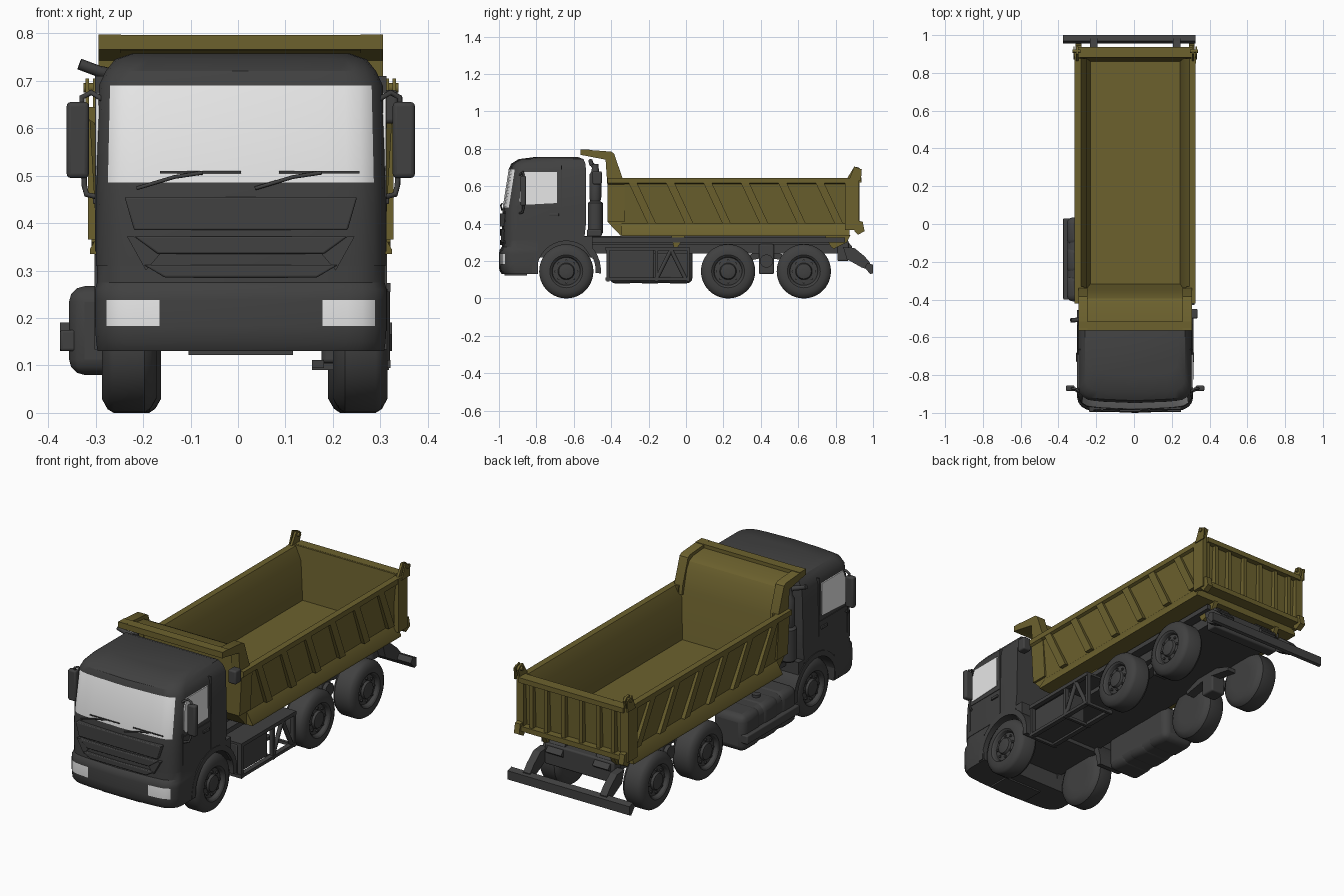
import bpy, bmesh, math
from mathutils import Vector

if "Cube" in bpy.data.objects:
    bpy.data.objects.remove(bpy.data.objects["Cube"])

CX = 0.006  # the truck body sits slightly off centre


def material(name, col):
    m = bpy.data.materials.new(name)
    m.diffuse_color = (*col, 1)
    m.use_nodes = True
    m.node_tree.nodes["Principled BSDF"].inputs["Base Color"].default_value = m.diffuse_color
    return m


GREY = material("dark_grey", (0.052, 0.052, 0.052))
OLIVE = material("olive", (0.15, 0.12, 0.027))
GLASS = material("pale_glass", (0.8, 0.8, 0.8))


def finish(name, bm, mat, sym=False, bevel=0):
    bmesh.ops.recalc_face_normals(bm, faces=bm.faces)
    me = bpy.data.meshes.new(name)
    bm.to_mesh(me)
    ob = bpy.data.objects.new(name, me)
    bpy.context.collection.objects.link(ob)
    me.materials.append(mat)
    ob.location.x = CX
    if bevel:
        b = ob.modifiers.new("bevel", 'BEVEL')
        b.width, b.segments = bevel, 3
    if sym:
        ob.modifiers.new("mirror", 'MIRROR').use_mirror_merge = False
    return ob


def skin(name, rings, mat, sym=False, bevel=0):
    """Join equal closed rings of points and cap both ends."""
    bm = bmesh.new()
    vs = [[bm.verts.new(p) for p in r] for r in rings]
    n = len(vs[0])
    for a, b in zip(vs, vs[1:]):
        for i in range(n):
            bm.faces.new((a[i], a[(i + 1) % n], b[(i + 1) % n], b[i]))
    bm.faces.new(vs[0])
    bm.faces.new(vs[-1])
    return finish(name, bm, mat, sym, bevel)


def prism(name, pts, axis, a, b, mat, sym=False, bevel=0):
    """Extrude a 2D outline along x, y or z from a to b."""
    def put(p, t):
        return {'x': (t, *p), 'y': (p[0], t, p[1]), 'z': (*p, t)}[axis]
    return skin(name, [[put(p, t) for p in pts] for t in (a, b)], mat, sym, bevel)


def box(name, x0, x1, y0, y1, z0, z1, mat, sym=False, bevel=0):
    return prism(name, [(x0, y0), (x1, y0), (x1, y1), (x0, y1)], 'z', z0, z1, mat, sym, bevel)


def lathe(name, prof, c, axis, mat, sym=False, n=40):
    """Revolve (offset, radius) points round an axis through c."""
    rings = []
    for u, r in prof:
        ring = []
        for i in range(n):
            p, q = r * math.cos(i * math.tau / n), r * math.sin(i * math.tau / n)
            ring.append(Vector(c) + Vector((u, p, q) if axis == 'x' else (p, q, u)))
        rings.append(ring)
    return skin(name, rings, mat, sym)


def tube(name, pts, r, mat, sym=False):
    cu = bpy.data.curves.new(name, 'CURVE')
    cu.dimensions, cu.bevel_depth, cu.bevel_resolution, cu.use_fill_caps = '3D', r, 2, True
    for s in ((1, -1) if sym else (1,)):
        sp = cu.splines.new('POLY')
        sp.points.add(len(pts) - 1)
        for p, q in zip(sp.points, pts):
            p.co = (q[0] * s, q[1], q[2], 1)
    cu.materials.append(mat)
    ob = bpy.data.objects.new(name, cu)
    ob.location.x = CX
    bpy.context.collection.objects.link(ob)


def cab_loft(name, levels, pale_level, pale_cols):
    """Stack of plan outlines with rounded front corners; one level holds glass."""
    rings = []
    for z, f, w, back in levels:
        h = [(0, f), (.56 * w, f + .007)]
        for k in range(5):
            t = k * math.pi / 8
            h.append((w * (.733 + .267 * math.sin(t)), f + .012 + .07 * (1 - math.cos(t))))
        h.append((w, back))
        rings.append([(x, y, z) for x, y in [(-x, y) for x, y in h[:0:-1]] + h])
    ob = skin(name, rings, GREY)
    ob.data.materials.append(GLASS)
    for i in range(14):
        if (i - 7 if i >= 7 else 6 - i) in pale_cols:
            ob.data.polygons[pale_level * 15 + i].material_index = 1


# cab with windscreen, and bumper with headlamps
cab_loft("cab", [(.31, -.985, .305, -.545), (.40, -.985, .305, -.535), (.485, -.98, .304, -.535),
                 (.69, -.948, .299, -.535), (.72, -.935, .285, -.538), (.745, -.895, .265, -.548),
                 (.757, -.80, .23, -.58)], 2, (0, 1, 2, 3))
cab_loft("bumper", [(.13, -.985, .302, -.79), (.15, -.998, .305, -.79), (.183, -1, .307, -.79),
                    (.238, -1, .307, -.79), (.26, -.997, .307, -.79), (.275, -.985, .303, -.79),
                    (.33, -.983, .303, -.79)], 2, (1, 2, 3))
for i, (w0, z0, w1, z1) in enumerate([(.175, .335, .225, .372), (.16, .285, .205, .312), (.225, .385, .245, .455)]):
    prism("grille_panel_%d" % i, [(-w0, z0), (w0, z0), (w1, z1), (-w1, z1)], 'y', -.96, -.995, GREY, bevel=.004)
prism("grille_side", [(.17, .335), (.20, .30), (.24, .372), (.225, .372)], 'y', -.95, -.99, GREY, True)
box("bumper_step", -.11, .11, -.97, -.85, .122, .14, GREY)
prism("side_window", [(-.89, .52), (-.875, .50), (-.69, .51), (-.69, .675), (-.865, .675), (-.882, .63)],
      'x', .298, .306, GLASS, True)
for y0, y1, z0, z1 in ((-.668, -.663, .34, .71), (-.90, -.896, .34, .50), (-.896, -.668, .48, .485)):
    box("door_trim", .29, .307, y0, y1, z0, z1, GREY, True)
box("door_handle", .29, .312, -.73, -.68, .44, .455, GREY, True, .003)
for x in (-.10, .15):  # wipers
    tube("wiper_arm", [(x - .12, -.985, .473), (x - .04, -.99, .497), (x + .02, -.985, .506)], .004, GREY)
    tube("wiper_blade", [(x - .07, -.982, .507), (x + .10, -.982, .507)], .003, GREY)
# mirrors
box("mirror", .320, .367, -.885, -.855, .495, .655, GREY, True, .009)
tube("mirror_arm", [(.29, -.89, .66), (.315, -.872, .675), (.335, -.87, .665), (.335, -.87, .64), (.33, -.87, .48),
                    (.325, -.875, .46), (.30, -.89, .455)], .006, GREY, True)


# wheels
def wheel(name, y, w):
    o = .301
    parts = [lathe(name, [(-w, .07), (-w, .115), (-w + .012, .136), (-w + .025, .145), (-.025, .145), (-.012, .137),
                          (0, .115), (0, .088), (-.006, .08), (-.022, .074), (-.018, .045), (-.006, .04),
                          (-.002, .022), (-.002, .008)], (o, y, .145), 'x', GREY, True)]
    for k in range(8):
        a = k * math.tau / 8
        parts.append(lathe(name + "_bolt", [(-.025, .007), (-.012, .007)],
                           (o, y + .058 * math.cos(a), .145 + .058 * math.sin(a)), 'x', GREY, True, 6))
    for p in parts:
        p.location.x = .014


wheel("front_wheel", -.64, .115)
wheel("middle_wheel", .225, .125)
wheel("rear_wheel", .63, .125)
arc = [math.radians(a) for a in range(-5, 186, 10)]
prism("front_fender", [(-.64 + .185 * math.cos(a), .15 + .185 * math.sin(a)) for a in arc] +
      [(-.64 + .157 * math.cos(a), .15 + .157 * math.sin(a)) for a in reversed(arc)], 'x', .17, .308, GREY, True)
for s, y in ((1, -.50), (-1, -.79)):  # fill between fender and cab floor
    prism("fender_corner", [(y, .335), (y, .21), (y - s * .05, .28), (y - s * .12, .325)], 'x', .17, .303, GREY, True)

# chassis
box("underside", -.19, .19, -.95, .86, .24, .29, GREY)
box("cab_floor", -.19, .19, -.95, -.50, .22, .33, GREY)
prism("frame_rail", [(-.55, .26), (.87, .26), (.89, .275), (.84, .335), (-.55, .335)], 'x', .09, .18, GREY, True)
box("subframe_beam", .18, .23, -.52, .85, .30, .325, GREY, True)
prism("leaf_spring", [(.27, .19), (.43, .22), (.59, .19), (.59, .21), (.43, .265), (.27, .21)],
      'x', .12, .17, GREY, True)
box("spring_seat", .12, .20, .39, .47, .13, .29, GREY, True, .008)
lathe("spring_pivot", [(.17, .035), (.22, .035)], (0, .43, .20), 'x', GREY, True, 20)
box("rear_crossmember", -.20, .20, .81, .87, .20, .31, GREY, False, .008)
prism("bumper_arm", [(.84, .275), (.90, .27), (.955, .225), (.985, .19), (.985, .15), (.94, .165), (.86, .21)],
      'x', .20, .24, GREY, True)
prism("rear_bar", [(.955, .165), (.985, .13), (1, .135), (1, .18), (.97, .19)], 'x', -.381, .319, GREY)

# fuel tank on the left with two seams
box("fuel_tank", -.358, -.18, -.405, .03, .082, .264, GREY, False, .035)
for i, (a, b) in enumerate(((-.41, -.27), (-.264, -.12), (-.114, .035))):
    box("tank_section_%d" % i, -.362, -.18, a, b, .08, .267, GREY, False, .033)
box("tank_step", -.381, -.34, -.40, .03, .13, .175, GREY, False, .006)
lathe("tank_cap", [(0, .02), (.02, .02)], (-.27, -.2, .26), 'z', GREY, False, 16)

# equipment box and truss on the right
box("equipment_box", .17, .285, -.42, -.17, .105, .26, GREY, False, .008)
for z in (.095, .255):
    box("truss_rail", .29, .315, -.43, .02, z, z + .016, GREY)
    box("truss_inner_rail", .15, .175, -.43, .02, z, z + .016, GREY)
for y in (-.425, -.165, .005):
    box("truss_post", .29, .312, y, y + .015, .09, .27, GREY)
    box("truss_cross", .15, .312, y, y + .015, .09, .105, GREY)
for a, b in ((-.16, -.08), (0, -.08)):
    tube("truss_diagonal", [(.303, a, .10), (.303, b, .26)], .011, GREY)
box("truss_deck", .17, .315, -.43, .02, .262, .274, GREY)

# exhaust and intake behind the cab
box("rear_cab_equipment", -.24, .20, -.53, -.45, .33, .37, GREY, False, .01)
lathe("intake_stack", [(.34, .03), (.35, .04), (.51, .04), (.52, .028), (.54, .032), (.66, .032), (.68, .02),
                       (.72, .016)], (-.255, -.485, 0), 'z', GREY, False, 24)
tube("intake_pipe", [(-.255, -.49, .70), (-.275, -.50, .715), (-.30, -.507, .72), (-.34, -.51, .735)], .012, GREY)
box("side_lamp_box", .285, .331, -.50, -.45, .61, .68, GREY, False, .008)

# dump bed: one U-shaped section with rim and flared skirt
outer = [(.287, .645), (.32, .645), (.32, .618), (.305, .612), (.286, .40), (.318, .345), (.318, .335)]
half = [(.237, .38), (.258, .58)] + outer
prism("bed", half + [(-x, z) for x, z in reversed(half)], 'y', -.345, .875, OLIVE)
prism("bed_front_side", [(.27, .645), (.32, .645), (.32, .618), (.308, .61), (.297, .41), (.27, .41)],
      'y', -.42, -.33, OLIVE, True)
for i in range(6):  # slanted ribs
    t = -.31 + i * .2
    rib = [[(x, y, z) for x, y in ((xi, y0), (xo, y0), (xo, y0 + .045), (xi, y0 + .045))]
           for xi, xo, y0, z in ((.29, .319, t, .625), (.27, .306, t + .105, .40))]
    skin("side_rib", rib, OLIVE, True)
# front wall and cab canopy
prism("front_wall", [(-.42, .41), (-.35, .336), (-.31, .336), (-.318, .385), (-.35, .62), (-.375, .72),
                     (-.395, .755), (-.425, .77), (-.545, .78), (-.545, .765), (-.42, .74)],
      'x', -.285, .285, OLIVE)
prism("canopy_side", [(-.42, .60), (-.335, .60), (-.34, .645), (-.385, .775), (-.40, .785), (-.565, .797),
                      (-.565, .768), (-.43, .742)], 'x', .252, .30, OLIVE, True)
box("canopy_lip", -.30, .30, -.565, -.515, .766, .796, OLIVE)
# tailgate with frame ribs, corner posts, hinges and latches
prism("tailgate", [(.86, .37), (.882, .645), (.91, .645), (.90, .37)], 'x', -.30, .30, OLIVE)
for x in (.05, .15, .235, .288):
    box("tailgate_rib", x - .01, x + .01, .89, .928, .39, .64, OLIVE, True)
for z in (.37, .62):
    box("tailgate_rail", -.30, .30, .89, .938, z, z + .026, OLIVE)
box("corner_post", .295, .322, .85, .925, .365, .645, OLIVE, True)
prism("hinge_ear", [(.86, .64), (.925, .64), (.94, .685), (.925, .70), (.90, .705), (.885, .68)],
      'x', .30, .312, OLIVE, True)
prism("hinge_ear_outer", [(.87, .63), (.935, .63), (.94, .69), (.90, .705)], 'x', .32, .327, OLIVE, True)
lathe("hinge_pin", [(.29, .01), (.332, .01)], (0, .915, .685), 'x', OLIVE, True, 16)
prism("latch", [(.90, .42), (.945, .41), (.955, .36), (.92, .34), (.90, .36)], 'x', .285, .315, OLIVE, True)
prism("pivot_bracket", [(.74, .34), (.88, .34), (.86, .30), (.79, .265), (.775, .275)], 'x', .185, .21, OLIVE, True)
prism("support_bracket", [(-.08, .34), (.0, .34), (-.05, .265), (-.065, .27)], 'x', .20, .225, OLIVE, True)

# smooth shading with sharp edges kept
bpy.ops.object.select_all(action='DESELECT')
for ob in bpy.context.scene.objects:
    if ob.type == 'MESH':
        ob.select_set(True)
        bpy.context.view_layer.objects.active = ob
bpy.ops.object.shade_smooth_by_angle(angle=math.radians(32))
